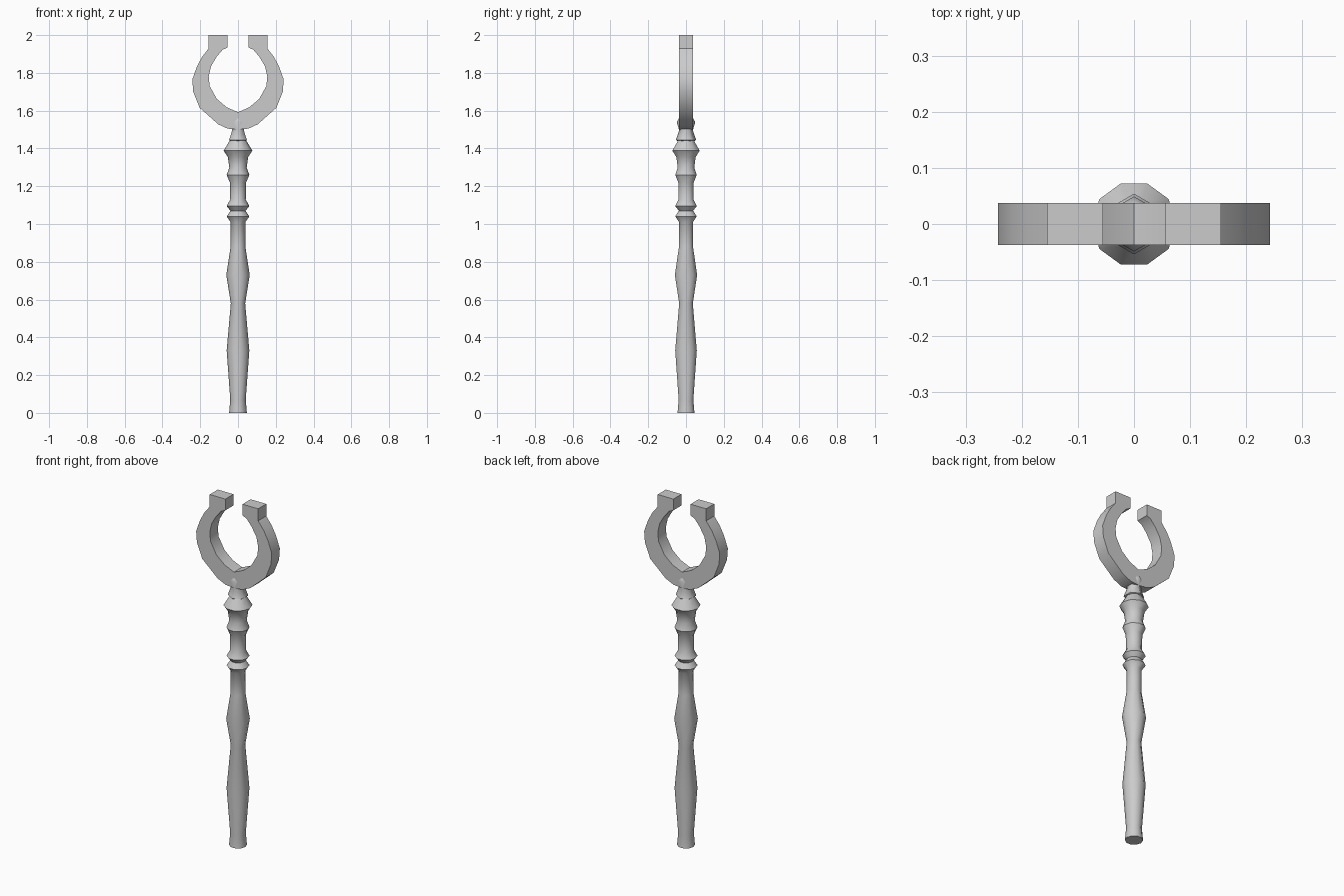
import bpy, bmesh
from math import cos, sin, tau, pi, radians

if "Cube" in bpy.data.objects:
    bpy.data.objects.remove(bpy.data.objects["Cube"])


def finish(name, bm, angle):
    bmesh.ops.recalc_face_normals(bm, faces=bm.faces)
    mesh = bpy.data.meshes.new(name)
    bm.to_mesh(mesh)
    bm.free()
    ob = bpy.data.objects.new(name, mesh)
    bpy.context.collection.objects.link(ob)
    bpy.ops.object.select_all(action='DESELECT')
    ob.select_set(True)
    bpy.context.view_layer.objects.active = ob
    bpy.ops.object.shade_smooth_by_angle(angle=radians(angle))
    return ob


def lathe(name, profile, sides, start, angle):
    """Turn a (radius, z) profile around z and cap both ends."""
    bm = bmesh.new()
    rings = [[bm.verts.new((r * cos(start + tau * i / sides),
                            r * sin(start + tau * i / sides), z))
              for i in range(sides)] for r, z in profile]
    for a, b in zip(rings, rings[1:]):
        for i in range(sides):
            j = (i + 1) % sides
            bm.faces.new((a[i], a[j], b[j], b[i]))
    bm.faces.new(rings[0])
    bm.faces.new(rings[-1])
    return finish(name, bm, angle)


# turned shaft with beads
lathe("shaft", [
    (.047, 0), (.041, .07), (.06, .33), (.038, .58), (.062, .73), (.039, .88),
    (.039, 1.01), (.06, 1.04), (.04, 1.07), (.06, 1.095), (.041, 1.13),
    (.043, 1.22), (.06, 1.26), (.046, 1.30), (.054, 1.355), (.076, 1.388),
    (.042, 1.445)], 10, 0, 40)

# six-sided neck gripping the ring
lathe("neck", [(.04, 1.437), (.054, 1.445), (.036, 1.495), (.049, 1.54),
               (.038, 1.558)], 6, pi / 2, 62)

# open ring: left-half outline pairs (outer, inner), from tip to bottom
outer = [(.155, 2.0), (.155, 1.93), (.19, 1.885), (.217, 1.835), (.242, 1.765),
         (.237, 1.70), (.203, 1.615), (.105, 1.528), (.055, 1.505), (0, 1.5)]
inner = [(.055, 2.0), (.055, 1.935), (.082, 1.922), (.113, 1.885), (.143, 1.835),
         (.155, 1.78), (.15, 1.73), (.112, 1.662), (.06, 1.618), (0, 1.592)]
bm = bmesh.new()
half = 0.037
sections = [(o, i, -1) for o, i in zip(outer, inner)]
sections += [(o, i, 1) for o, i in zip(outer[-2::-1], inner[-2::-1])]
loops = [[bm.verts.new((s * p[0], y, p[1]))
          for p, y in ((o, -half), (i, -half), (i, half), (o, half))]
         for o, i, s in sections]
for a, b in zip(loops, loops[1:]):
    for k in range(4):
        n = (k + 1) % 4
        bm.faces.new((a[k], a[n], b[n], b[k]))
bm.faces.new(loops[0])
bm.faces.new(loops[-1])
finish("open_ring", bm, 30)
